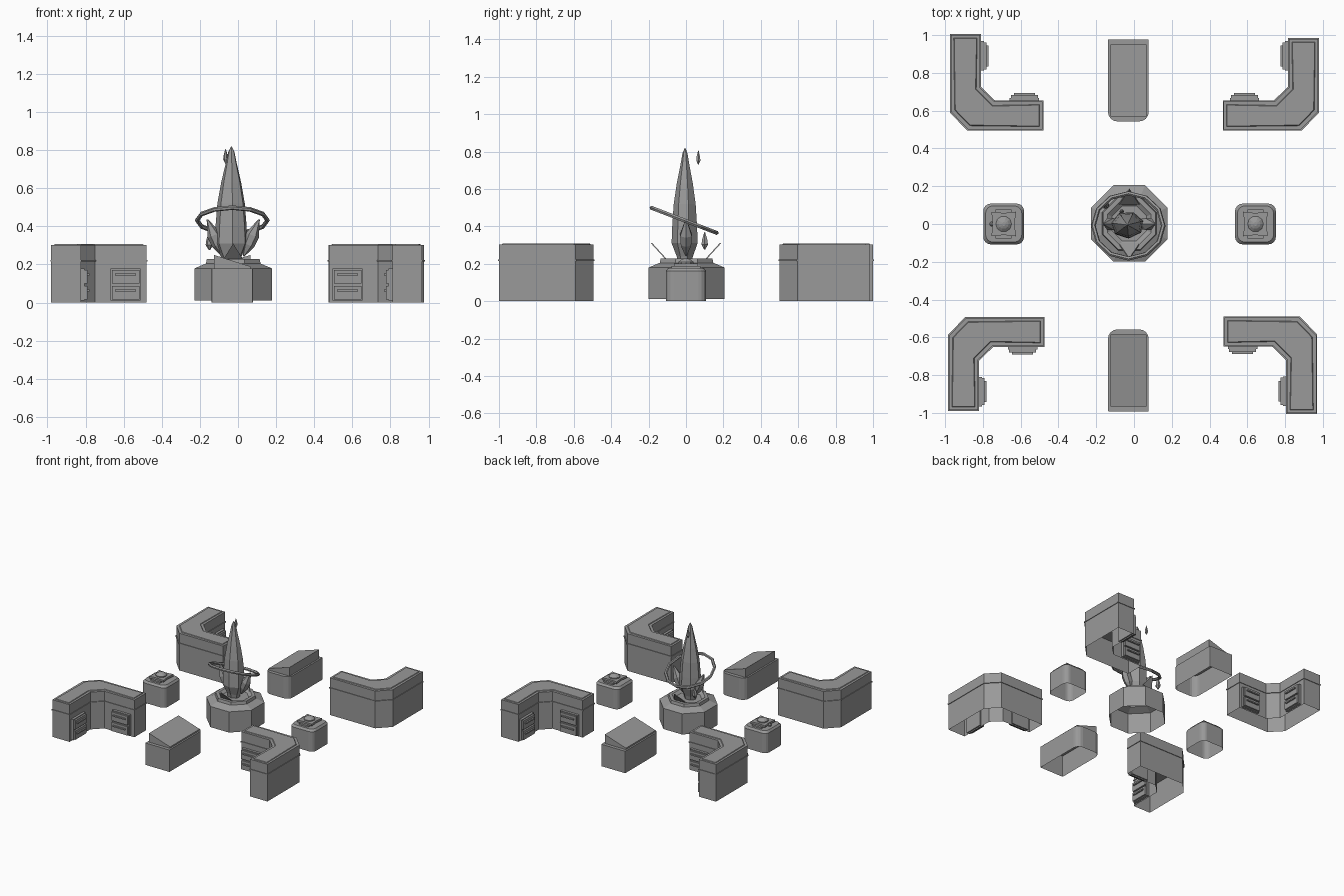
import bpy, bmesh, math
from math import pi, cos, sin
from mathutils import Matrix

cube = bpy.data.objects.get("Cube")
if cube:
    bpy.data.objects.remove(cube, do_unlink=True)

stone = bpy.data.materials.new("stone_grey")
stone.use_nodes = True
GREY = (0.32, 0.32, 0.32, 1)
stone.diffuse_color = GREY
stone.node_tree.nodes["Principled BSDF"].inputs["Base Color"].default_value = GREY


def finish(name, bm, matrix=None):
    bmesh.ops.recalc_face_normals(bm, faces=bm.faces)
    mesh = bpy.data.meshes.new(name)
    bm.to_mesh(mesh)
    bm.free()
    mesh.materials.append(stone)
    obj = bpy.data.objects.new(name, mesh)
    bpy.context.collection.objects.link(obj)
    if matrix:
        obj.matrix_world = matrix
    return obj


def stack(name, layers, open_bottom=False, rim=None, matrix=None):
    """Skin a list of equal-length point loops, capped at both ends."""
    bm = bmesh.new()
    loops = [[bm.verts.new(p) for p in layer] for layer in layers]
    n = len(loops[0])
    for a, b in zip(loops, loops[1:]):
        for i in range(n):
            j = (i + 1) % n
            bm.faces.new((a[i], a[j], b[j], b[i]))
    top = bm.faces.new(loops[-1])
    bottom = bm.faces.new(loops[0][::-1])
    bmesh.ops.recalc_face_normals(bm, faces=bm.faces)
    if rim:
        bmesh.ops.inset_region(bm, faces=[top], thickness=rim, depth=0)
        bmesh.ops.inset_region(bm, faces=[top], thickness=0.004, depth=0.005)
    if open_bottom:
        # keep the outward winding: only the floor is removed
        bmesh.ops.delete(bm, geom=[bottom], context="FACES_ONLY")
    return finish(name, bm, matrix)


def prism(name, pts, z0, z1, **kw):
    return stack(name, [[(x, y, z) for x, y in pts] for z in (z0, z1)], **kw)


def box(name, x0, x1, y0, y1, z0, z1):
    return prism(name, [(x0, y0), (x1, y0), (x1, y1), (x0, y1)], z0, z1)


def rounded(cx, cy, hx, hy, radii):
    """Rectangle outline; radii run from the +x+y corner anticlockwise."""
    pts = []
    for k, r in enumerate(radii):
        sx, sy = [(1, 1), (-1, 1), (-1, -1), (1, -1)][k]
        for s in range(5):
            a = (k + s / 4) * pi / 2
            pts.append((cx + sx * (hx - r) + r * cos(a), cy + sy * (hy - r) + r * sin(a)))
    return pts


def lathe(name, profile, sides, centre=(0, 0), turn=0.0, flat=1.0, matrix=None, **kw):
    layers = [[(centre[0] + r * cos(turn + 2 * pi * i / sides),
                centre[1] + flat * r * sin(turn + 2 * pi * i / sides), z)
               for i in range(sides)] for r, z in profile]
    return stack(name, layers, matrix=matrix, **kw)


# Corner counters: corner position, then lengths of both arms
def counter(name, cx, cy, lu, lv):
    sx = 1 if cx < 0 else -1
    sy = 1 if cy > 0 else -1

    def outline(g):
        uv = [(0.092 - g, -g), (lu + g, -g), (lu + g, 0.148 + g), (0.23 + g, 0.148 + g),
              (0.155 + g, 0.222 + g), (0.155 + g, lv + g), (-g, lv + g), (-g, 0.095 - g)]
        return [(cx + sx * u, cy + sy * v) for u, v in uv]

    prism(name + "_body", outline(0), 0, 0.302, open_bottom=True, rim=0.022)
    prism(name + "_trim", outline(0.005), 0.216, 0.224)

    def unit(label, a0, a1, face, depth, z0, z1, swap):
        u, v = (a0, a1), (face - 0.01, face + depth)
        if swap:
            u, v = v, u
        box(label, cx + sx * u[0], cx + sx * u[1], cy + sy * v[0], cy + sy * v[1], z0, z1)

    for side, face, swap in (("inner", 0.148, False), ("outer", 0.155, True)):
        tag = name + "_" + side
        unit(tag + "_cabinet", 0.312, 0.468, face, 0.02, 0.01, 0.178, swap)
        for row, z in (("lower", 0.016), ("upper", 0.1)):
            unit(f"{tag}_{row}_drawer", 0.318, 0.462, face, 0.034, z, z + 0.072, swap)
            unit(f"{tag}_{row}_handle", 0.335, 0.445, face, 0.045, z + 0.042, z + 0.052, swap)


counter("back_right_counter", -0.97, 0.5, 0.485, 0.5)
counter("back_left_counter", 0.975, 0.5, 0.5, 0.48)
counter("front_right_counter", -0.98, -0.497, 0.5, 0.488)
counter("front_left_counter", 0.965, -0.495, 0.485, 0.505)

# Display cases with a sloping lid, turned half way round from each other
for name, cy, s in (("front_case", -0.775, 1), ("back_case", 0.76, -1)):
    cx = -0.03
    radii = (0.05, 0.05, 0.004, 0.004) if s == 1 else (0.004, 0.004, 0.05, 0.05)
    prism(name + "_body", rounded(cx, cy, 0.108, 0.217, radii), 0, 0.178, open_bottom=True)
    section = [(-0.095, 0.176), (0.095, 0.176), (0.095, 0.19), (-0.095, 0.25)]
    stack(name + "_lid", [[(cx + s * x, cy + y, z) for x, z in section]
                          for y in (-0.19, 0.19)])

# Small pedestals with a four-pointed plate and a knob
for name, cx in (("right_pedestal", -0.69), ("left_pedestal", 0.643)):
    shapes = [(0.108, 0), (0.108, 0.16), (0.096, 0.176)]
    stack(name + "_body", [[(x, y, z) for x, y in rounded(cx, 0, h, h, [0.04] * 4)]
                           for h, z in shapes], open_bottom=True)
    box(name + "_tray", cx - 0.042, cx + 0.042, -0.078, 0.078, 0.174, 0.188)
    star = [(cx + r * cos(k * pi / 4), r * sin(k * pi / 4))
            for k, r in enumerate([0.058, 0.092] * 4)]
    prism(name + "_plate", star, 0.186, 0.202)
    lathe(name + "_knob", [(0.042, 0.2), (0.042, 0.21), (0.026, 0.222), (0.01, 0.228)],
          10, (cx, 0))
lathe("right_pedestal_stud", [(0.012, 0.174), (0.012, 0.19), (0.005, 0.198)], 8, (-0.753, 0))

# Octagonal plinth with a stepped collar
C = (-0.025, 0.003)
lathe("plinth", [(0.219, 0.012), (0.219, 0.18), (0.155, 0.205), (0.15, 0.228), (0.125, 0.228),
                 (0.1, 0.21)], 8, C, pi / 8, open_bottom=True)

# Tall crystal with a leaning tip
spire = [(0.045, 0.2), (0.055, 0.24), (0.088, 0.31), (0.084, 0.4), (0.074, 0.52),
         (0.054, 0.63), (0.03, 0.73), (0.017, 0.79), (0.002, 0.82)]
lathe("crystal", spire, 7, (-0.035, -0.005), 0.3, 0.82)

# Thin blades leaning outward in front and behind
for name, s in (("front_blade", -1), ("back_blade", 1)):
    tri = [(-0.055, 0.1, 0.222), (0.055, 0.1, 0.222), (0, 0.18, 0.31)]
    stack(name, [[(C[0] + x, s * (y + t), z) for x, y, z in tri] for t in (0, 0.008)])

# Floating shards beside the crystal
shard = [(0.004, -0.1), (0.032, -0.035), (0.036, 0.02), (0.004, 0.11)]
for name, x, lean in (("left_shard", 0.068, 0.4), ("right_shard", -0.118, -0.4)):
    lathe(name, shard, 6, matrix=Matrix.Translation((x, 0, 0.335))
          @ Matrix.Rotation(lean, 4, "Y"))
drop = [(0.003, -0.05), (0.02, -0.022), (0.016, 0.005), (0.002, 0.045)]
for name, p, k in (("low_drop", (-0.15, 0.1, 0.325), 1), ("high_drop", (-0.065, 0.066, 0.77), 0.8)):
    lathe(name, [(r * k * k, z * k) for r, z in drop], 6, matrix=Matrix.Translation(p))

# Tilted ring around the crystal
bm = bmesh.new()
N, M, R, T = 12, 6, 0.185, 0.012
grid = [[bm.verts.new(((R + T * cos(b)) * cos(a), (R + T * cos(b)) * sin(a), T * sin(b)))
         for b in (2 * pi * j / M for j in range(M))]
        for a in (2 * pi * i / N for i in range(N))]
for i in range(N):
    for j in range(M):
        k, m = (i + 1) % N, (j + 1) % M
        bm.faces.new((grid[i][j], grid[k][j], grid[k][m], grid[i][m]))
finish("ring", bm, Matrix.Translation((-0.03, -0.01, 0.432))
       @ Matrix.Rotation(math.radians(-21), 4, "X"))
